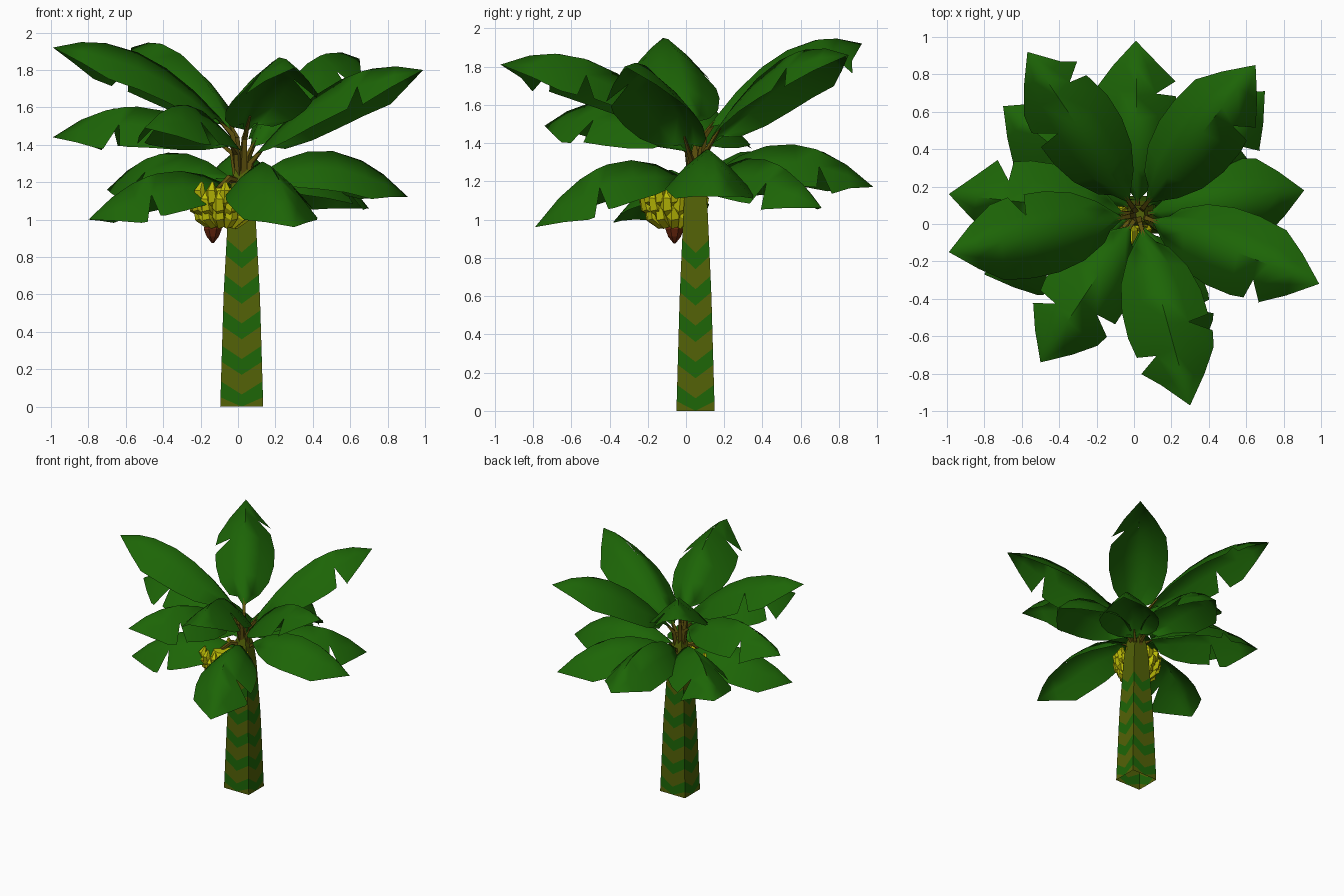
import bpy, bmesh, math
from mathutils import Vector

if "Cube" in bpy.data.objects:
    bpy.data.objects.remove(bpy.data.objects["Cube"])

def material(name, rgb):
    m = bpy.data.materials.new(name)
    m.diffuse_color = (*rgb, 1)
    m.use_nodes = True
    m.node_tree.nodes["Principled BSDF"].inputs["Base Color"].default_value = m.diffuse_color
    return m

GREEN = material("leaf green", (0.012, 0.13, 0.002))
OLIVE = material("trunk olive", (0.085, 0.12, 0.002))
BROWN = material("stem brown", (0.11, 0.082, 0.004))
YELLOW = material("banana yellow", (0.52, 0.52, 0.002))
RED = material("blossom red brown", (0.14, 0.020, 0.004))
CX, CY = 0.02, 0.05          # trunk axis

def finish(name, bm, mats, smooth=False):
    me = bpy.data.meshes.new(name)
    bm.to_mesh(me)
    bm.free()
    for m in mats:
        me.materials.append(m)
    for p in me.polygons:
        p.use_smooth = smooth
    ob = bpy.data.objects.new(name, me)
    bpy.context.collection.objects.link(ob)
    return ob

def lerp_table(tab, t):
    for (a, va), (b, vb) in zip(tab, tab[1:]):
        if t <= b:
            return va + (vb - va) * max(0, t - a) / (b - a)
    return tab[-1][1]

def tube(bm, pts, radii, n):
    """Closed n-sided tube through pts."""
    pts = [Vector(p) for p in pts]
    rings = []
    for i, p in enumerate(pts):
        d = pts[min(i + 1, len(pts) - 1)] - pts[max(i - 1, 0)]
        d.normalize()
        ref = Vector((-pts[-1].y + pts[0].y, pts[-1].x - pts[0].x, 0))
        ref = ref.normalized() if ref.length > 1e-4 else Vector((1, 0, 0))
        a = (ref - d * ref.dot(d)).normalized()
        b = d.cross(a)
        rings.append([bm.verts.new(p + radii[i] * (a * math.cos(2 * math.pi * (k + .5) / n)
                      + b * math.sin(2 * math.pi * (k + .5) / n))) for k in range(n)])
    for r, q in zip(rings, rings[1:]):
        for k in range(n):
            bm.faces.new((r[k], r[(k + 1) % n], q[(k + 1) % n], q[k]))
    bm.faces.new(rings[0][::-1])
    bm.faces.new(rings[-1])

# Trunk: square and tapered, rows bent into V shapes so alternate rows are green bands
TOP = 1.27
HX = [(0, .115), (.6, .097), (1.05, .072), (1.2, .055), (TOP, .035)]
HY = [(0, .10), (.6, .083), (1.05, .063), (1.2, .052), (TOP, .035)]
bm = bmesh.new()
levels = [-.12]
z = -.02
while z < 0.80:
    levels += [z, z + 0.085]
    z += 0.19
levels += [0.95, 1.05, 1.2, TOP]
corners = [(-1, -1), (1, -1), (1, 1), (-1, 1)]
for s in range(4):
    a, b = corners[s], corners[(s + 1) % 4]
    rows = []
    for zz in levels:
        row = []
        for f in (0, .5, 1):
            h = zz + (0.07 * abs(2 * f - 1) if zz < 0.9 else 0)
            h = min(max(h, 0), TOP)
            u, v = a[0] + (b[0] - a[0]) * f, a[1] + (b[1] - a[1]) * f
            row.append(bm.verts.new((CX + u * lerp_table(HX, h), CY + v * lerp_table(HY, h), h)))
        rows.append(row)
    for i in range(len(rows) - 1):
        for k in range(2):
            f = bm.faces.new((rows[i][k], rows[i][k + 1], rows[i + 1][k + 1], rows[i + 1][k]))
            f.material_index = 1 if i % 2 and levels[i] < 0.8 else 0
    if s == 3:
        q = [bm.verts.new((CX + .035 * c[0], CY + .035 * c[1], TOP)) for c in corners]
        bm.faces.new(q)
bmesh.ops.remove_doubles(bm, verts=bm.verts, dist=1e-5)
bmesh.ops.dissolve_degenerate(bm, edges=bm.edges, dist=1e-5)
finish("trunk", bm, [OLIVE, GREEN])

# Leaves: tip x, y, z, ridge base z, arch height, tear position on left and right (0 = none)
LEAVES = [
    (-.99, -.15, 1.92, 1.40, .21, 0, .55), (-.57, .92, 1.92, 1.38, .21, .55, .74),
    (.65, .85, 1.86, 1.27, .24, 0, .66), (.99, -.32, 1.80, 1.25, .20, 0, .66),
    (.30, -.97, 1.81, 1.38, .22, .57, .70),
    (-.99, .16, 1.44, 1.32, .22, .62, .68), (-.50, -.74, 1.49, 1.32, .20, .58, .66),
    (.01, .98, 1.17, 1.16, .23, 0, .68), (.91, .18, 1.12, 1.16, .23, 0, 0),
    (.30, -.79, .96, 1.16, .24, .62, 0), (-.80, -.27, 1.00, 1.13, .19, .62, 0),
    (-.70, .63, 1.16, 1.16, .20, .60, .70), (.70, .71, 1.06, 1.14, .22, 0, .66),
]
WIDTH = [(.05, .03), (.12, .115), (.25, .185), (.4, .22), (.55, .225), (.72, .205), (.85, .12), (1, 0)]

def ridge(leaf, t):
    x, y, zt, z0, h = leaf[:5]
    return Vector((CX + (x - CX) * t, CY + (y - CY) * t, z0 + (zt - z0) * t + 4 * h * t * (1 - t)))

def leaf_half(bm, leaf, side, tear):
    out = Vector((leaf[0] - CX, leaf[1] - CY, 0)).normalized()
    across = Vector((-out.y, out.x, 0)) * side

    def row(t, shift):
        w = lerp_table(WIDTH, t)
        vs = []
        for u in (0, .5, 1):
            p = ridge(leaf, min(1, t + .09 * u * (1 - t) + (shift if u == 1 else 0)))
            vs.append(bm.verts.new(p + across * w * u - Vector((0, 0, .95 * w * u ** 1.2))))
        return vs
    ts = [.05, .12, .25, .4, .55, .72, .85, 1]
    if tear:
        inner = [t for t in ts if t < tear - .05] + [tear]
        outer = [tear] + [t for t in ts if t > tear + .05]
        pieces = [(inner, 0, -.03), (outer, .055, 0)]
    else:
        pieces = [(ts, 0, 0)]
    for tt, s0, s1 in pieces:
        rows = [row(t, s0 if i == 0 else s1 if i == len(tt) - 1 else 0) for i, t in enumerate(tt)]
        for r, q in zip(rows, rows[1:]):
            for k in range(2):
                f = [r[k], q[k], q[k + 1], r[k + 1]]
                bm.faces.new(f if side > 0 else f[::-1])

for i, leaf in enumerate(LEAVES):
    bm = bmesh.new()
    leaf_half(bm, leaf, 1, leaf[5])
    leaf_half(bm, leaf, -1, leaf[6])
    bmesh.ops.remove_doubles(bm, verts=bm.verts, dist=1e-4)
    bmesh.ops.dissolve_degenerate(bm, edges=bm.edges, dist=1e-5)
    finish(f"leaf_{i + 1}", bm, [GREEN], True)

# Leaf stems from the trunk top to each leaf
bm = bmesh.new()
for leaf in LEAVES:
    low = Vector((CX + (leaf[0] - CX) * .02, CY + (leaf[1] - CY) * .02, leaf[3] - .16))
    pts = [low, ridge(leaf, .05) - Vector((0, 0, .012)), ridge(leaf, .16) - Vector((0, 0, .015))]
    tube(bm, pts, (.022, .018, .006), 4)
finish("leaf_stems", bm, [BROWN])

# Banana bunch: rings of upturned fruit around a core
BX, BY = -.085, -.065
bm = bmesh.new()
for z0, scale, n, off in ((.98, .84, 11, 0), (1.03, 1.03, 13, .5), (1.075, 1.06, 13, 0)):
    for k in range(n):
        a = 2 * math.pi * (k + off) / n
        path = ((.02, 0), (.085, -.002), (.14, .035), (.152, .08), (.135, .125))
        pts = [(BX + r * scale * math.cos(a), BY + r * scale * math.sin(a), z0 + h) for r, h in path]
        tube(bm, pts, (.018, .03, .036, .030, .008), 5)
tube(bm, [(BX, BY, h) for h in (.975, 1.02, 1.12, 1.17)], (.05, .09, .11, .08), 10)
finish("banana_bunch", bm, [YELLOW])

# Bunch stalk
bm = bmesh.new()
tube(bm, ((CX, CY, 1.2), (-.05, -.02, 1.22), (-.10, -.06, 1.17), (-.13, -.06, .97)),
     (.022, .02, .018, .015), 6)
finish("bunch_stalk", bm, [BROWN])

# Hanging blossom
bm = bmesh.new()
tube(bm, [(-.135, -.06, h) for h in (1.02, .99, .95, .91, .875)], (.02, .042, .052, .036, .006), 8)
finish("blossom", bm, [RED])
